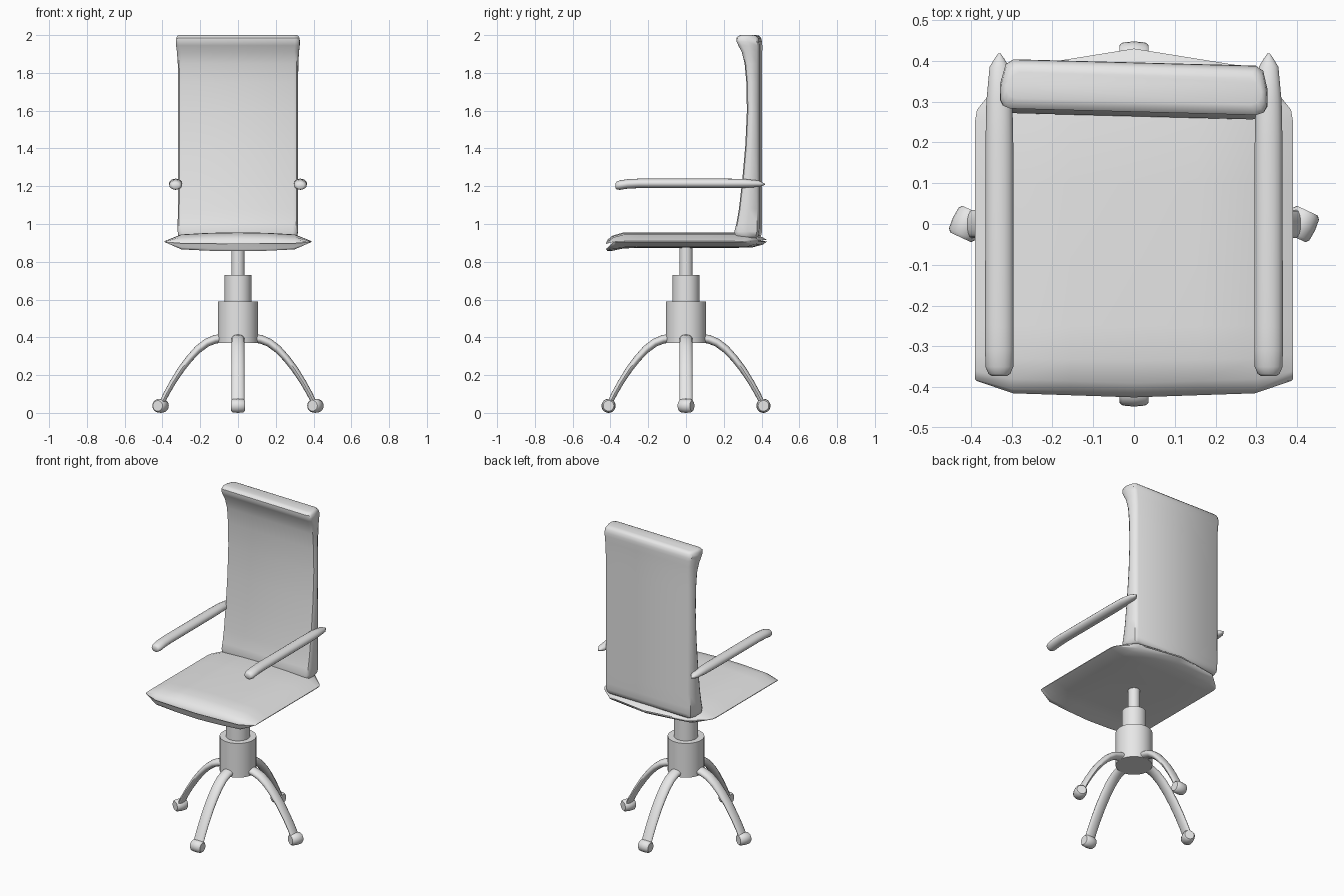
import bpy, bmesh, math
from mathutils import Vector, Matrix

grey = bpy.data.materials.new("plain grey")
grey.diffuse_color = (0.8, 0.8, 0.8, 1)


def finish(name, bm, angle=40):
    bmesh.ops.recalc_face_normals(bm, faces=bm.faces)
    mesh = bpy.data.meshes.new(name)
    bm.to_mesh(mesh)
    bm.free()
    mesh.materials.append(grey)
    obj = bpy.data.objects.new(name, mesh)
    bpy.context.collection.objects.link(obj)
    bpy.ops.object.select_all(action='DESELECT')
    obj.select_set(True)
    bpy.context.view_layer.objects.active = obj
    bpy.ops.object.shade_smooth_by_angle(angle=math.radians(angle))
    return obj


def loft(name, rings, matrix=Matrix(), angle=40):
    """Skin a list of closed rings and cap both ends."""
    bm = bmesh.new()
    loops = [[bm.verts.new(matrix @ Vector(p)) for p in ring] for ring in rings]
    n = len(loops[0])
    for a, b in zip(loops, loops[1:]):
        for i in range(n):
            j = (i + 1) % n
            bm.faces.new((a[i], a[j], b[j], b[i]))
    bm.faces.new(loops[0])
    bm.faces.new(loops[-1])
    return finish(name, bm, angle)


def circle(n=16):
    return [(math.cos(2 * math.pi * i / n), math.sin(2 * math.pi * i / n)) for i in range(n)]


def cylinder(name, radius, z0, z1):
    return loft(name, [[(radius * c, radius * s, z) for c, s in circle(32)] for z in (z0, z1)])


# central column
cylinder("hub", 0.107, 0.37, 0.59)
cylinder("gas_sleeve", 0.071, 0.58, 0.73)
cylinder("gas_post", 0.035, 0.72, 0.89)

# arched legs: distance from the axis, height, half thickness
LEG = [(0.07, 0.396, 0.023), (0.12, 0.39, 0.023), (0.165, 0.372, 0.022),
       (0.21, 0.338, 0.021), (0.255, 0.29, 0.019), (0.30, 0.232, 0.018),
       (0.345, 0.162, 0.016), (0.38, 0.1, 0.015), (0.407, 0.045, 0.014)]
for k, label in enumerate(("right", "back", "left", "front")):
    turn = Matrix.Rotation(k * math.pi / 2, 4, 'Z')
    rings = []
    for i, (r, z, t) in enumerate(LEG):
        a, b = LEG[max(i - 1, 0)], LEG[min(i + 1, len(LEG) - 1)]
        d = Vector((b[0] - a[0], b[1] - a[1])).normalized()
        rings.append([(r - d.y * t * s, 0.034 * c, z + d.x * t * s) for c, s in circle()])
    loft("leg_" + label, rings, turn)

    # barrel caster with softened rims
    axis = math.radians(65) if k % 2 == 0 else 0
    place = Matrix.Translation(turn @ Vector((0.41, 0, 0.0375))) @ Matrix.Rotation(axis, 4, 'Z')
    barrel = [(-0.036, 0.028), (-0.028, 0.035), (0, 0.0375), (0.028, 0.035), (0.036, 0.028)]
    loft("caster_" + label, [[(x, r * c, r * s) for c, s in circle(20)] for x, r in barrel], place)

# seat cushion: lens cross-sections from front to back
# y on the centre line, y at the shoulders, y at the rim, top z, bottom z, half width
SEAT = [(-0.425, -0.415, -0.385, 0.895, 0.868, 0.385),
        (-0.415, -0.405, -0.38, 0.917, 0.856, 0.39),
        (-0.39, -0.38, -0.36, 0.938, 0.858, 0.39),
        (-0.335, -0.33, -0.32, 0.954, 0.870, 0.39),
        (-0.25, -0.25, -0.25, 0.956, 0.874, 0.39),
        (0.10, 0.10, 0.10, 0.956, 0.874, 0.39),
        (0.27, 0.26, 0.25, 0.954, 0.874, 0.39),
        (0.35, 0.33, 0.28, 0.945, 0.876, 0.385),
        (0.405, 0.37, 0.305, 0.93, 0.89, 0.365),
        (0.43, 0.386, 0.315, 0.915, 0.907, 0.355)]
rings = []
for yc, ys, yr, top, bot, w in SEAT:
    edge = 0.905
    upper = [(f, edge + (top - edge) * h) for f, h in
             ((-1, 0.08), (-0.77, 0.78), (-0.4, 0.94), (0, 1), (0.4, 0.94), (0.77, 0.78), (1, 0.08))]
    lower = [(f, edge + (bot - edge) * h) for f, h in
             ((1, -0.0), (0.77, 0.8), (0.4, 0.95), (0, 1), (-0.4, 0.95), (-0.77, 0.8), (-1, 0.0))]
    ring = []
    for f, z in upper + lower:
        a = abs(f)
        y = yc + (ys - yc) * a / 0.77 if a <= 0.77 else ys + (yr - ys) * (a - 0.77) / 0.23
        ring.append((f * w, y, z))
    rings.append(ring)
loft("seat", rings, angle=50)

# backrest: rounded sections from bottom to top: z, front y, back y, half width
BACK = [(0.925, 0.29, 0.375, 0.305), (0.937, 0.268, 0.39, 0.315), (0.96, 0.264, 0.395, 0.318),
        (1.0, 0.274, 0.396, 0.318), (1.08, 0.288, 0.396, 0.318), (1.25, 0.307, 0.396, 0.318),
        (1.42, 0.322, 0.396, 0.318), (1.6, 0.33, 0.396, 0.318), (1.75, 0.327, 0.396, 0.318),
        (1.85, 0.318, 0.396, 0.319), (1.91, 0.303, 0.396, 0.323), (1.945, 0.285, 0.396, 0.327),
        (1.965, 0.276, 0.395, 0.328), (1.985, 0.275, 0.39, 0.326), (1.996, 0.285, 0.38, 0.32),
        (2.0, 0.30, 0.365, 0.312)]
rings = []
for z, f, b, w in BACK:
    half = [(w - 0.03, b), (w - 0.012, b - 0.012), (w, b - (b - f) * 0.5),
            (w, f + 0.02), (w - 0.008, f + 0.006), (w - 0.025, f)]
    rings.append([(x, y, z) for x, y in half] + [(-x, y, z) for x, y in reversed(half)])
pivot = Vector((0, 0.34, 0))
tilt = Matrix.Translation(pivot) @ Matrix.Rotation(math.radians(-1.5), 4, 'Z') @ Matrix.Translation(-pivot)
loft("backrest", rings, tilt)

# armrests: y, centre z, half width, half height
ARM = [(-0.373, 1.202, 0.018, 0.014), (-0.367, 1.203, 0.027, 0.021), (-0.35, 1.206, 0.034, 0.025),
       (-0.31, 1.212, 0.035, 0.025), (-0.25, 1.215, 0.035, 0.025), (0.20, 1.215, 0.034, 0.025),
       (0.30, 1.215, 0.032, 0.024), (0.385, 1.213, 0.024, 0.017), (0.405, 1.211, 0.012, 0.009),
       (0.418, 1.21, 0.003, 0.003)]
for side, label in ((-1, "left"), (1, "right")):
    loft("armrest_" + label,
         [[(side * 0.33 + rx * c, y, z + rz * s) for c, s in circle()] for y, z, rx, rz in ARM], angle=60)
